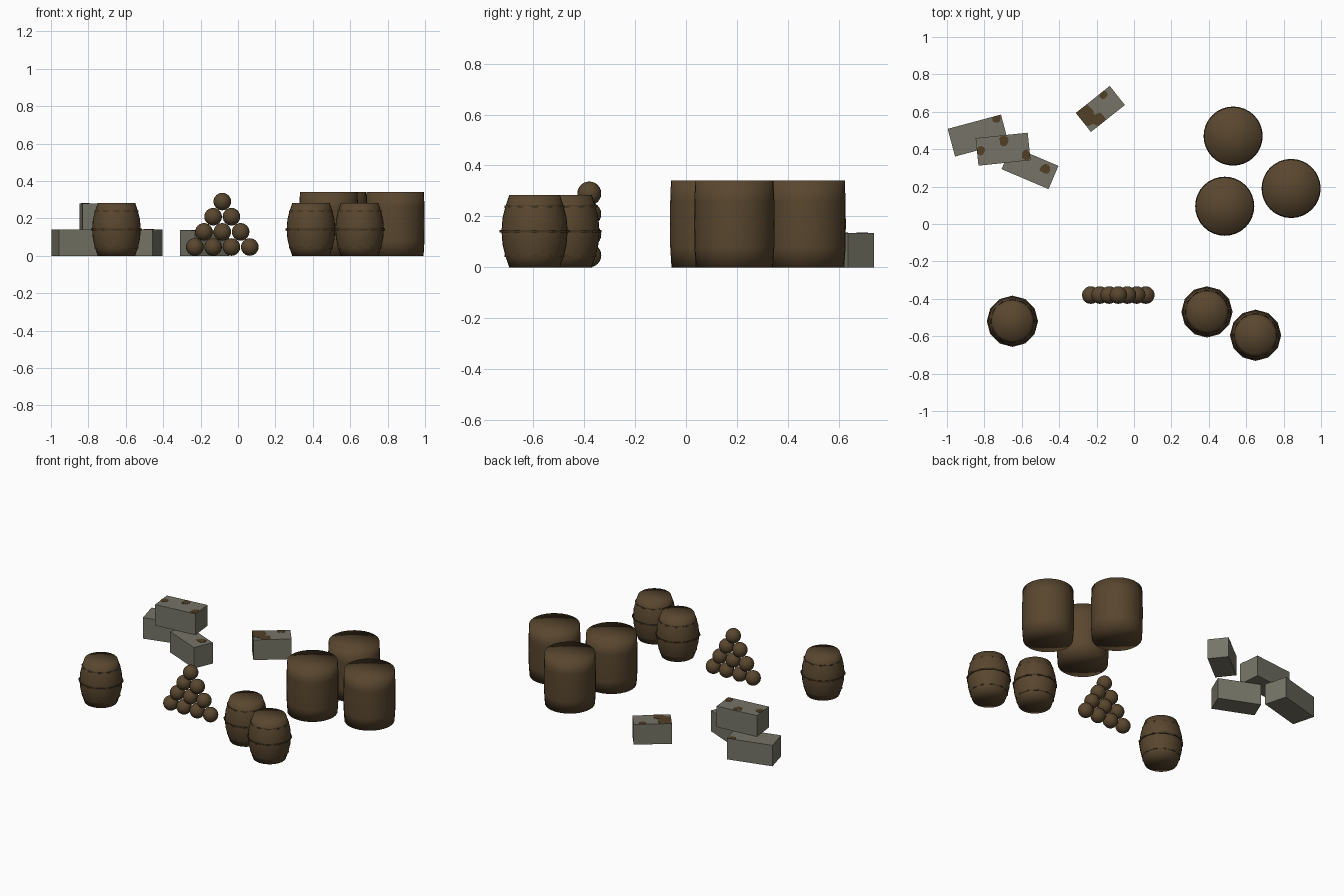
import bpy, bmesh, math, random
from mathutils import Matrix, Vector

random.seed(4)
cube = bpy.data.objects.get("Cube")
if cube:
    bpy.data.objects.remove(cube)


def material(name, rgb):
    m = bpy.data.materials.new(name)
    m.use_nodes = True
    m.diffuse_color = (*rgb, 1)
    bsdf = m.node_tree.nodes["Principled BSDF"]
    bsdf.inputs["Base Color"].default_value = (*rgb, 1)
    bsdf.inputs["Roughness"].default_value = 0.9
    return m


WOOD = material("brown wood", (0.1, 0.062, 0.028))
BAND = material("dark brown band", (0.06, 0.037, 0.016))
STONE = material("grey stone", (0.18, 0.175, 0.135))
STAIN = material("rust brown stain", (0.085, 0.05, 0.02))


def finish(name, bm, mat, location=(0, 0, 0), smooth=False, turn=0):
    bmesh.ops.recalc_face_normals(bm, faces=bm.faces)
    for f in bm.faces:
        f.smooth = smooth
    mesh = bpy.data.meshes.new(name)
    bm.to_mesh(mesh)
    bm.free()
    mesh.materials.append(mat)
    ob = bpy.data.objects.new(name, mesh)
    ob.location = location
    ob.rotation_euler.z = turn
    bpy.context.scene.collection.objects.link(ob)
    return ob


def lathe(name, profile, sides, mat, location, smooth=True, closed=False):
    """Spin a (radius, height) profile around the vertical axis."""
    bm = bmesh.new()
    verts = [bm.verts.new((r, 0, z)) for r, z in profile]
    edges = [bm.edges.new(p) for p in zip(verts, verts[1:])]
    if closed:
        edges.append(bm.edges.new((verts[-1], verts[0])))
    bmesh.ops.spin(bm, geom=verts + edges, cent=(0, 0, 0), axis=(0, 0, 1),
                   angle=math.tau, steps=sides, use_merge=True)
    bmesh.ops.remove_doubles(bm, verts=bm.verts, dist=1e-5)
    return finish(name, bm, mat, location, smooth)


# Large drums with a very slight belly
for i, (x, y) in enumerate([(0.53, 0.47), (0.485, 0.095), (0.84, 0.19)], 1):
    lathe(f"drum_{i}", [(0, 0), (0.152, 0), (0.157, 0.08), (0.158, 0.17),
                        (0.157, 0.26), (0.154, 0.34), (0, 0.34)],
          32, WOOD, (x, y, 0))

# Bulging barrels with coarse hoops whose corners poke through the staves
H = 0.283
half = [(0.1, 0), (0.115, 0.045), (0.126, 0.09)]
barrel = ([(0, 0)] + half + [(0.13, H / 2)]
          + [(r, H - z) for r, z in reversed(half)] + [(0, H)])
for i, (x, y) in enumerate([(-0.65, -0.52), (0.39, -0.47), (0.65, -0.595)], 1):
    lathe(f"barrel_{i}", barrel, 32, WOOD, (x, y, 0))
    for part, z, r in (("lower", 0.045, 0.1175), ("middle", H / 2, 0.137),
                       ("upper", H - 0.045, 0.1175)):
        t = 0.005
        lathe(f"barrel_{i}_{part}_band",
              [(r - 0.02, z - t), (r, z - t), (r, z + t), (r - 0.02, z + t)],
              12, BAND, (x, y, 0), smooth=False, closed=True)

# Flat triangular stack of balls
for row in range(4):
    for k in range(4 - row):
        bm = bmesh.new()
        bmesh.ops.create_uvsphere(bm, u_segments=20, v_segments=12, radius=0.047)
        x = -0.231 + 0.098 * (k + row / 2)
        finish(f"ball_{row + 1}_{k + 1}", bm, WOOD,
               (x, -0.38, 0.047 + 0.081 * row), smooth=True)


def stone_block(name, x, y, base, size, degrees, stains):
    """A block with thin irregular stains kept inside its top face."""
    turn = math.radians(degrees)
    length, width, height = size
    bm = bmesh.new()
    bmesh.ops.create_cube(bm, size=1, matrix=Matrix.Translation((0, 0, height / 2))
                          @ Matrix.Diagonal((length, width, height, 1)))
    finish(name, bm, STONE, (x, y, base), turn=turn)
    for n, (sx, sy, radius) in enumerate(stains, 1):
        c = Matrix.Rotation(-turn, 2) @ Vector((sx - x, sy - y))
        bm = bmesh.new()
        ring = []
        for k in range(10):
            a, r = math.tau * k / 10, radius * random.uniform(0.75, 1.15)
            u = max(-length / 2, min(length / 2, c.x + r * math.cos(a)))
            v = max(-width / 2, min(width / 2, c.y + r * math.sin(a)))
            ring.append(bm.verts.new((u, v, 0)))
        bmesh.ops.remove_doubles(bm, verts=ring, dist=1e-5)
        face = bm.faces.new(list(bm.verts))
        top = bmesh.ops.extrude_face_region(bm, geom=[face])["geom"]
        bmesh.ops.translate(bm, vec=(0, 0, 0.002),
                            verts=[g for g in top if isinstance(g, bmesh.types.BMVert)])
        finish(f"{name}_stain_{n}", bm, STAIN, (x, y, base + height), turn=turn)


# Piled stone blocks and one apart
stone_block("left_block", -0.834, 0.473, 0, (0.295, 0.153, 0.14), 15,
            [(-0.735, 0.57, 0.027)])
stone_block("upper_block", -0.70, 0.40, 0.14, (0.28, 0.148, 0.14), 6,
            [(-0.82, 0.395, 0.027), (-0.695, 0.443, 0.028), (-0.575, 0.369, 0.027)])
stone_block("right_block", -0.556, 0.302, 0, (0.273, 0.135, 0.14), -23,
            [(-0.475, 0.294, 0.03)])
stone_block("lone_block", -0.18, 0.615, 0, (0.232, 0.13, 0.135), 38.5,
            [(-0.265, 0.575, 0.066), (-0.19, 0.555, 0.04), (-0.166, 0.695, 0.024)])
